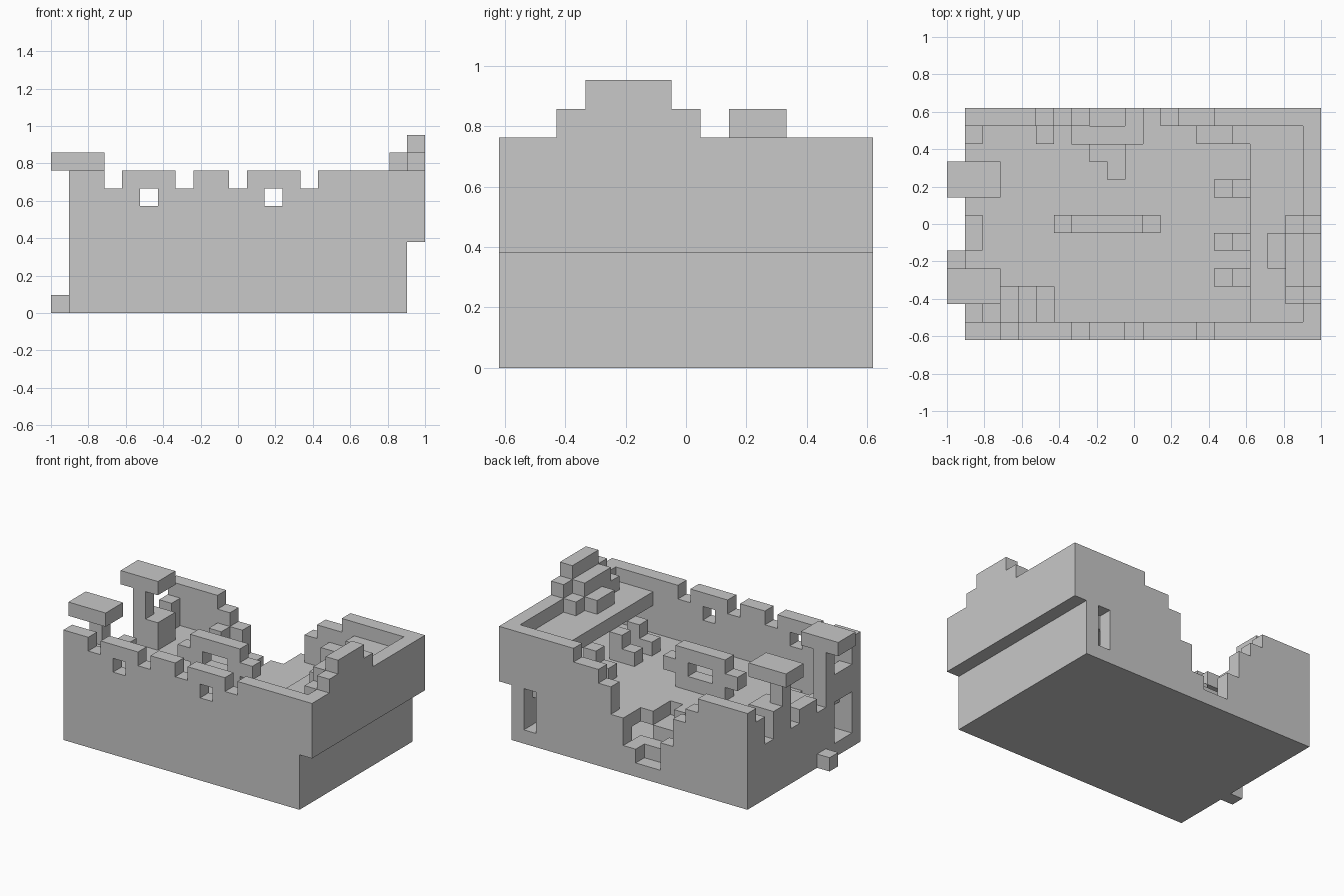
import bpy
import bmesh
from mathutils import Vector

if "Cube" in bpy.data.objects:
    bpy.data.objects.remove(bpy.data.objects["Cube"], do_unlink=True)

U = 2 / 21                                   # one block
ORIGIN = Vector((-1, -6.5 * U, 0))

stone = bpy.data.materials.new("grey_stone")
stone.use_nodes = True
GREY = (0.58, 0.58, 0.58, 1)
stone.diffuse_color = GREY
stone.node_tree.nodes["Principled BSDF"].inputs["Base Color"].default_value = GREY


def box(x0, x1, y0, y1, z0, z1):
    """All block cells in a half-open range."""
    return {(x, y, z) for x in range(x0, x1) for y in range(y0, y1) for z in range(z0, z1)}


parts = {}

# Ground slab and doorstep
parts["ground_floor"] = box(1, 20, 0, 13, 0, 1)
parts["doorstep"] = box(0, 1, 4, 5, 0, 1)

# Front wall with crenel gaps and two small windows
front = box(1, 20, 0, 1, 1, 8) | box(20, 21, 0, 1, 4, 8)
for x in (3, 7, 10, 14):
    front -= box(x, x + 1, 0, 1, 7, 8)
for x in (5, 12):
    front -= box(x, x + 1, 0, 1, 6, 7)
parts["front_wall"] = front

# Back wall, ruined in steps down to a breach
back = set()
for x0, x1, top in ((1, 5, 7), (5, 6, 6), (6, 7, 5), (7, 8, 3), (10, 11, 2),
                    (11, 12, 4), (12, 13, 6), (13, 15, 7), (15, 20, 8)):
    back |= box(x0, x1, 12, 13, 1, top)
back |= box(20, 21, 12, 13, 4, 8)
back -= box(18, 19, 12, 13, 1, 4)
parts["back_wall"] = back

# End wall with the doorway and broken top
door_wall = box(1, 2, 1, 12, 1, 4) - box(1, 2, 1, 3, 1, 4)
for y0, y1, top in ((1, 2, 6), (5, 7, 5), (11, 12, 6)):
    door_wall |= box(1, 2, y0, y1, 4, top)
parts["door_wall"] = door_wall

# Overhanging end wall and its stepped crest
parts["overhang_wall"] = box(19, 20, 1, 12, 1, 4) | box(20, 21, 1, 12, 4, 8)
parts["wall_crest"] = (box(20, 21, 2, 7, 8, 9) | box(20, 21, 3, 6, 9, 10)
                       | box(19, 20, 2, 7, 7, 8) | box(19, 20, 3, 6, 8, 9)
                       | box(18, 19, 4, 6, 7, 8))

# Upper floor with a stairwell and a broken edge at the breach
upper = box(2, 20, 1, 12, 3, 4)
upper -= box(3, 6, 1, 3, 3, 4) | box(7, 11, 11, 12, 3, 4)
upper -= box(8, 10, 10, 11, 3, 4) | box(9, 10, 9, 10, 3, 4)
parts["upper_floor"] = upper

# Stairs rising from the doorway
stairs = set()
for step in range(3):
    stairs |= box(3 + step, 4 + step, 1, 3, 0, 1 + step)
parts["stairs"] = stairs

# Rubble inside the breach and by the back wall
parts["rubble"] = (box(7, 11, 11, 12, 1, 2) | box(8, 10, 10, 11, 1, 3)
                   | box(9, 10, 9, 10, 1, 3) | box(5, 6, 11, 12, 4, 5))

# Raised platform and its stepped supports
parts["platform"] = box(17, 20, 1, 12, 6, 7) | box(16, 17, 11, 12, 6, 7)
supports = box(14, 20, 11, 12, 4, 6)
for y in (3, 5, 8):
    supports |= box(15, 17, y, y + 1, 4, 5) | box(16, 17, y, y + 1, 5, 6)
parts["platform_supports"] = supports

# Two pillars with wide caps, mirrored openings
for name, y, gap in (("front_pillar", 2, 2), ("back_pillar", 8, 9)):
    parts[name] = box(1, 2, y, y + 2, 4, 8) - box(1, 2, gap, gap + 1, 6, 8)
    parts[name + "_cap"] = box(0, 3, y, y + 2, 8, 9)
parts["back_pillar_base"] = box(2, 3, 8, 10, 4, 6)

# Standing fragment of the inner wall with a window
parts["inner_wall"] = (box(7, 11, 6, 7, 4, 7) | box(6, 12, 6, 7, 5, 6)) - box(8, 10, 6, 7, 5, 6)

solid = set().union(*parts.values())


def build(name, cells):
    """Skin the exposed block sides, then merge the flat areas."""
    bm = bmesh.new()
    verts = {}

    def vert(p):
        key = tuple(round(c) for c in p)
        if key not in verts:
            verts[key] = bm.verts.new(ORIGIN + Vector(key) * U)
        return verts[key]

    for cell in sorted(cells):
        for axis in range(3):
            for side in (0, 1):
                near = list(cell)
                near[axis] += 2 * side - 1
                if tuple(near) in solid:
                    continue
                corner = Vector(cell)
                corner[axis] += side
                a, b = Vector((0, 0, 0)), Vector((0, 0, 0))
                a[(axis + 1) % 3] = 1
                b[(axis + 2) % 3] = 1
                ring = [corner, corner + a, corner + a + b, corner + b]
                if not side:
                    ring.reverse()
                bm.faces.new([vert(p) for p in ring])
    bmesh.ops.dissolve_limit(bm, angle_limit=0.01, verts=bm.verts, edges=bm.edges)
    mesh = bpy.data.meshes.new(name)
    bm.to_mesh(mesh)
    bm.free()
    mesh.materials.append(stone)
    bpy.context.collection.objects.link(bpy.data.objects.new(name, mesh))


used = set()
for name, cells in parts.items():
    build(name, cells - used)
    used |= cells
